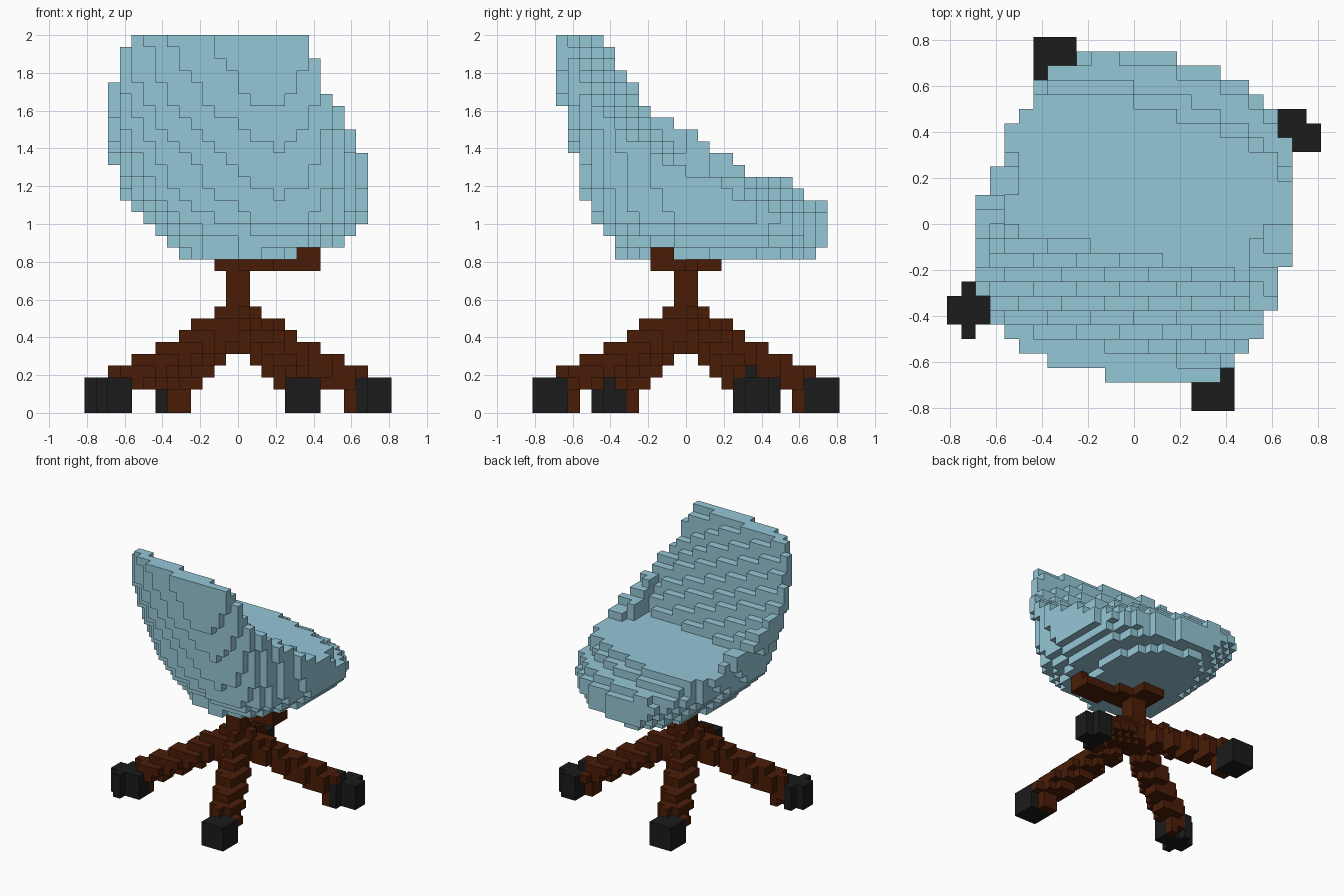
import bpy, bmesh, math
from mathutils import Vector

cube = bpy.data.objects.get("Cube")
if cube:
    bpy.data.objects.remove(cube, do_unlink=True)

H = 1 / 16                        # edge of one block
TURN = math.radians(16)           # the seat is swivelled on its base
C, S = math.cos(TURN), math.sin(TURN)


def material(name, rgb):
    m = bpy.data.materials.new(name)
    m.use_nodes = True
    m.diffuse_color = (*rgb, 1)
    bsdf = next(n for n in m.node_tree.nodes if n.type == 'BSDF_PRINCIPLED')
    bsdf.inputs["Base Color"].default_value = (*rgb, 1)
    return m


blue = material("soft blue", (0.30, 0.57, 0.68))
brown = material("dark brown wood", (0.068, 0.012, 0.002))
black = material("black rubber", (0.011, 0.011, 0.011))


def lerp(table, z):
    """Piecewise linear lookup of the values listed per height."""
    if z <= table[0][0]:
        return table[0][1:]
    for lo, hi in zip(table, table[1:]):
        if z <= hi[0]:
            t = (z - lo[0]) / (hi[0] - lo[0])
            return [a + (b - a) * t for a, b in zip(lo[1:], hi[1:])]
    return table[-1][1:]


# Seat shell: height, sideways centre, half width, front reach, back reach
SECTIONS = [(.84, .02, .34, .5, .48), (.91, .07, .46, .6, .48),
            (1.03, .07, .58, .6, .58), (1.1, .04, .625, .53, .61),
            (1.16, .03, .64, .42, .63), (1.22, .03, .65, .36, .65),
            (1.28, .02, .66, .36, .66), (1.5, 0, .7, .36, .72),
            (1.66, 0, .7, .36, .77), (1.97, 0, .7, .36, .82)]
# Rim above the cushion: height, furthest forward reach of the shell
RIM = [(1.28, .16), (1.41, -.03), (1.53, -.22), (1.66, -.35), (1.84, -.45), (1.97, -.49)]


def in_seat(x, y, z):
    if z < .8125:
        return False
    u, v = C * x - S * y, S * x + C * y
    centre, half, front, back = lerp(SECTIONS, z)
    centre -= .12 * max(0, v - .15)
    reach, power = (front, 2.8) if v > .15 else (back, 3.1)
    if abs((u - centre) / half) ** power + abs((v - .15) / reach) ** power > 1:
        return False
    if z < 1.25:
        return True
    # above the cushion: low side rims and a leaning flat back
    rise = z - 1.28
    side = abs(u + .01) > .53 + .2 * rise
    return v < lerp(RIM, z)[0] and (side or v < .08 * u - .13 - .61 * rise)


def in_box(p, lo, hi):
    return all(a < q < b for q, a, b in zip(p, lo, hi))


def box_test(*boxes):
    return lambda *p: any(in_box(p, lo, hi) for lo, hi in boxes)


in_column = box_test(((-H, -H, .37), (H, H, .8)))
in_plate = box_test(((-.125, 0, .75), (.06, .19, .8125)),
                    ((.31, -.19, .75), (.44, -.06, .875)))


def in_bracket(x, y, z):
    u, v = C * x - S * y, S * x + C * y
    bar = .75 < z < .8125 and -.12 < u < .46 and abs(v) < .09
    return bar or in_plate(x, y, z)


def leg_test(angle):
    dx, dy = math.cos(angle), math.sin(angle)

    def inside(x, y, z):
        r, w = x * dx + y * dy, abs(x * dy - y * dx)
        arm = -.06 < r < .73 and math.hypot(w, z - .49 + .48 * r) < .095
        post = .64 < r < .7 and w < .05 and z < .22
        return arm or post
    return inside


T = 3 * H
casters = {
    "back_right_caster": box_test(((-.44, .62, 0), (-.25, .82, T))),
    "front_left_caster": box_test(((.25, -.82, 0), (.44, -.62, T))),
    "front_right_caster": box_test(((-.82, -.44, 0), (-.56, -.31, T)),
                                   ((-.75, -.5, 0), (-.68, -.25, T))),
    "back_left_caster": box_test(((.62, .37, 0), (.75, .5, T)),
                                 ((.62, .25, 0), (.69, .5, T)),
                                 ((.68, .31, 0), (.82, .44, T)),
                                 ((.62, .31, T), (.69, .38, .25))),
}

# Parts in order of priority: the first one to claim a block keeps it
parts = [(name, test, black) for name, test in casters.items()]
parts += [("column", in_column, brown), ("seat_bracket", in_bracket, brown)]
for n, name in enumerate(("back_left", "back_right", "front_right", "front_left")):
    parts.append((name + "_leg", leg_test(math.radians(27.5 + 90 * n)), brown))
parts.append(("seat_shell", in_seat, blue))

# Fill the grid
owner = {}
for i in range(-13, 13):
    for j in range(-13, 13):
        for k in range(32):
            p = ((i + .5) * H, (j + .5) * H, (k + .5) * H)
            for name, test, _ in parts:
                if test(*p):
                    owner[i, j, k] = name
                    break

AXES = [Vector(a) for a in ((1, 0, 0), (0, 1, 0), (0, 0, 1))]


def build(name, mat):
    """Mesh the outward block faces of one part."""
    bm = bmesh.new()
    verts = {}

    def corner(co):
        key = tuple(round(c) for c in co)
        if key not in verts:
            verts[key] = bm.verts.new(Vector(key) * H)
        return verts[key]

    for cell, who in owner.items():
        if who != name:
            continue
        base = Vector(cell)
        for n in range(3):
            a, b, c = AXES[n], AXES[n - 2], AXES[n - 1]
            for side in (1, -1):
                if tuple(round(q) for q in base + a * side) in owner:
                    continue
                o = base + a if side == 1 else base
                loop = [o, o + b, o + b + c, o + c][::side]
                bm.faces.new([corner(q) for q in loop])
    mesh = bpy.data.meshes.new(name)
    bm.to_mesh(mesh)
    bm.free()
    mesh.materials.append(mat)
    obj = bpy.data.objects.new(name, mesh)
    bpy.context.scene.collection.objects.link(obj)


for name, _, mat in parts:
    build(name, mat)
